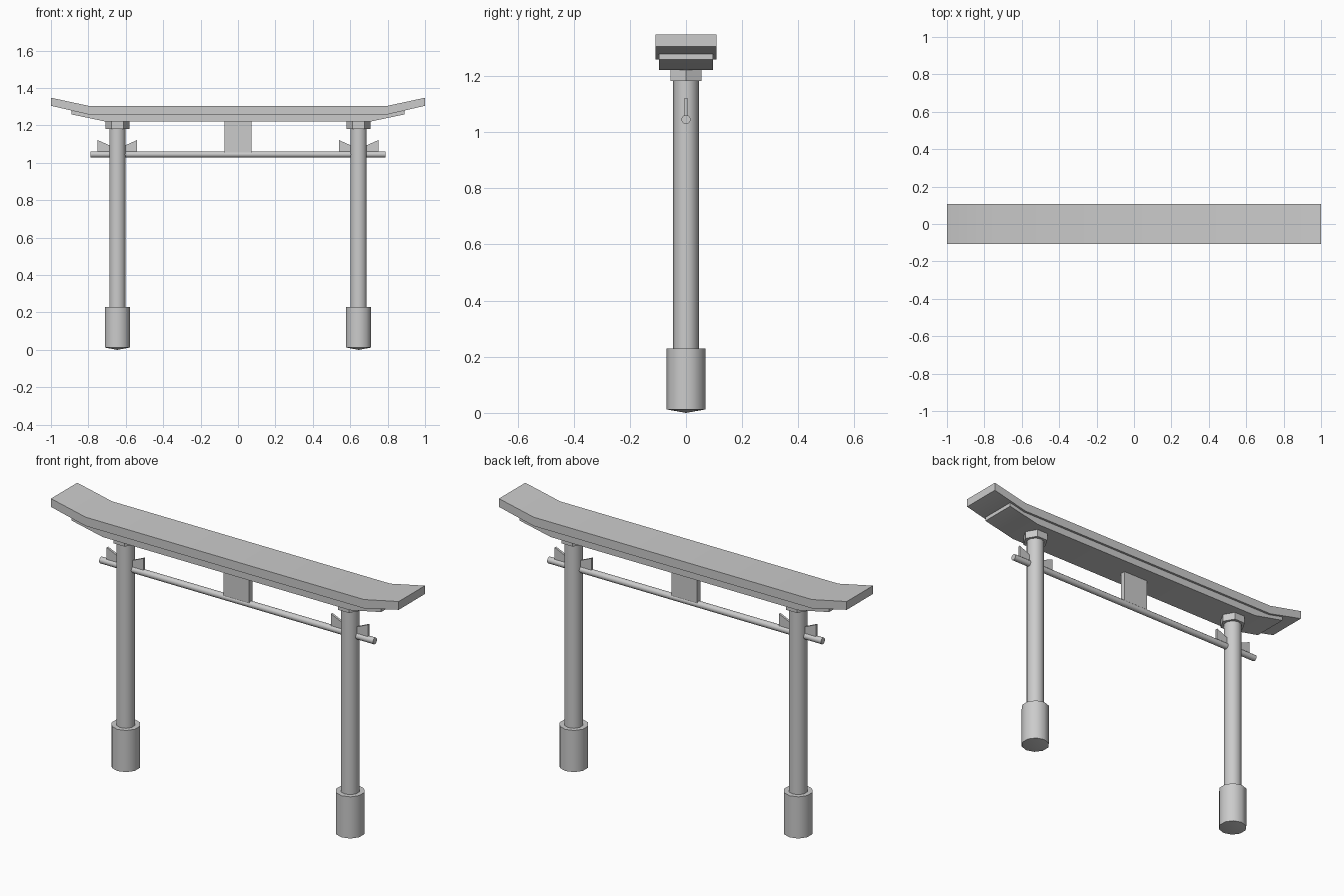
import bpy, bmesh
from math import cos, sin, tau, radians

if "Cube" in bpy.data.objects:
    bpy.data.objects.remove(bpy.data.objects["Cube"])


def finish(name, bm):
    bmesh.ops.recalc_face_normals(bm, faces=bm.faces)
    me = bpy.data.meshes.new(name)
    bm.to_mesh(me)
    bm.free()
    ob = bpy.data.objects.new(name, me)
    bpy.context.collection.objects.link(ob)
    bpy.ops.object.select_all(action='DESELECT')
    ob.select_set(True)
    bpy.context.view_layer.objects.active = ob
    bpy.ops.object.shade_smooth_by_angle(angle=radians(40))
    return ob


def extrude_strip(name, top, bottom, half_y, cx=0):
    """Solid of constant depth between a top and a bottom line in the xz plane."""
    bm = bmesh.new()
    cols = []
    for t, b in zip(top, bottom):
        cols.append([bm.verts.new((cx + x, y, z)) for (x, z), y in
                     ((t, -half_y), (t, half_y), (b, half_y), (b, -half_y))])
    for a, b in zip(cols, cols[1:]):
        for i in range(4):
            j = (i + 1) % 4
            bm.faces.new((a[i], a[j], b[j], b[i]))
    bm.faces.new(cols[0])
    bm.faces.new(cols[-1])
    return finish(name, bm)


def mirrored(points):
    """Left half of a line completed from its right half."""
    return [(-x, z) for x, z in reversed(points)] + points


def prism(name, sides, radius, z0, z1, cx, start, tip=None):
    """Upright prism; tip gives the bottom a shallow point."""
    bm = bmesh.new()
    rings = [[bm.verts.new((cx + radius * cos(start + tau * i / sides),
                            radius * sin(start + tau * i / sides), z))
              for i in range(sides)] for z in (z0, z1)]
    low, high = rings
    for i in range(sides):
        j = (i + 1) % sides
        bm.faces.new((low[i], low[j], high[j], high[i]))
    bm.faces.new(high)
    if tip is None:
        bm.faces.new(low)
    else:
        point = bm.verts.new((cx, 0, tip))
        for i in range(sides):
            bm.faces.new((low[i], low[(i + 1) % sides], point))
    return finish(name, bm)


# Upper roof beam with raised ends
extrude_strip("roof_beam", mirrored([(0.80, 1.305), (1.0, 1.348)]),
              mirrored([(0.80, 1.259), (1.0, 1.305)]), 0.108)

# Lower lintel tucked under the roof beam
extrude_strip("lower_lintel", mirrored([(0.80, 1.262), (0.89, 1.279)]),
              mirrored([(0.71, 1.221), (0.89, 1.259)]), 0.096)

# Posts with bases, caps and bow-tie wedges
for side, x in (("left", -0.645), ("right", 0.645)):
    prism(side + "_post", 10, 0.0455, 0.1, 1.19, x, tau / 4)
    prism(side + "_base", 10, 0.07, 0.0125, 0.229, x, tau / 4, tip=0.0)
    prism(side + "_cap", 6, 0.064, 1.182, 1.235, x, 0)
    extrude_strip(side + "_wedge", [(-0.106, 1.122), (0, 1.075), (0.106, 1.122)],
                  [(-0.106, 1.06), (0, 1.06), (0.106, 1.06)], 0.006, x)

# Round tie rod running through the posts
bm = bmesh.new()
bmesh.ops.create_cone(bm, cap_ends=True, segments=12, radius1=0.0165,
                      radius2=0.0165, depth=1.575)
rod = finish("tie_rod", bm)
rod.rotation_euler = (0, radians(90), 0)
rod.location.z = 1.045

# Central plaque between rod and lintel
extrude_strip("centre_plaque", [(-0.073, 1.235), (0.073, 1.235)],
              [(-0.073, 1.055), (0.073, 1.055)], 0.013)
